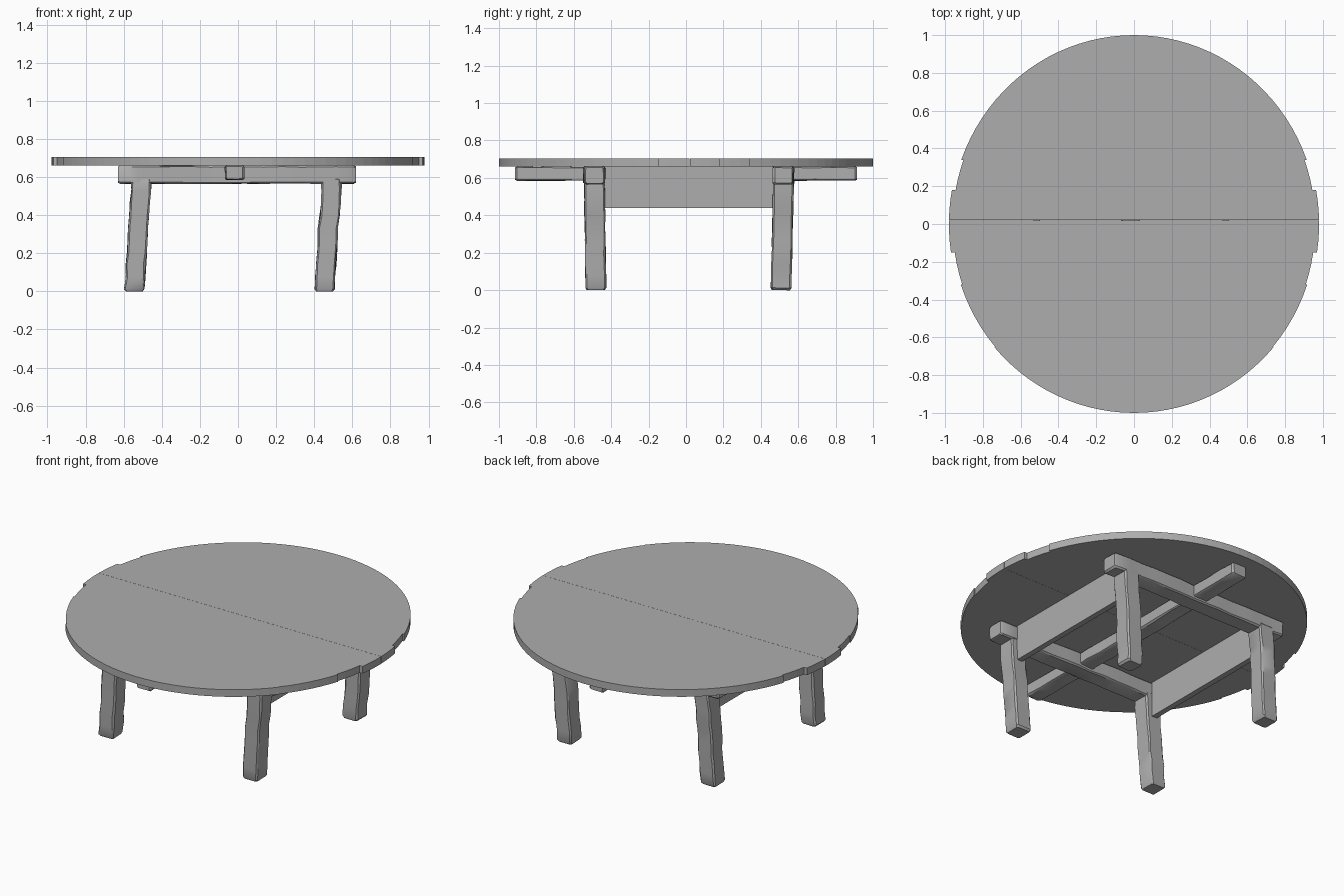
import bpy, bmesh, math, random
from mathutils import Vector

cube = bpy.data.objects.get("Cube")
if cube:
    bpy.data.objects.remove(cube, do_unlink=True)

random.seed(4)
grey = bpy.data.materials.new("plain_grey")
grey.use_nodes = True
grey.diffuse_color = (0.42, 0.42, 0.42, 1)
grey.node_tree.nodes["Principled BSDF"].inputs["Base Color"].default_value = grey.diffuse_color


def finish(name, bm, smooth=None):
    """Turn a bmesh into a named object with the shared material."""
    bmesh.ops.recalc_face_normals(bm, faces=bm.faces)
    mesh = bpy.data.meshes.new(name)
    bm.to_mesh(mesh)
    bm.free()
    mesh.materials.append(grey)
    obj = bpy.data.objects.new(name, mesh)
    bpy.context.collection.objects.link(obj)
    if smooth:
        bpy.ops.object.select_all(action="DESELECT")
        obj.select_set(True)
        bpy.context.view_layer.objects.active = obj
        bpy.ops.object.shade_smooth_by_angle(angle=math.radians(smooth))
    return obj


def hewn_beam(name, start, end, side, width, height, rings=9, wobble=0.004):
    """Rough-cut timber: chamfered square rings swept along an axis."""
    start, end, side = Vector(start), Vector(end), Vector(side)
    axis = end - start
    up = axis.cross(side).normalized()
    bm = bmesh.new()
    chamfer, cap = 0.16, 0.012 / axis.length
    steps = [0] + [cap + (1 - 2 * cap) * i / (rings - 1) for i in range(rings)] + [1]
    prev = None
    for t in steps:
        shrink = 0.86 if t in (0, 1) else 1.0
        middle = start + axis * t
        drift = side * random.uniform(-wobble, wobble)
        if t not in (0, 1):
            middle = middle + drift
        ring = []
        for sx, sy, flip in ((1, 1, 0), (1, 1, 1), (-1, 1, 1), (-1, 1, 0),
                             (-1, -1, 0), (-1, -1, 1), (1, -1, 1), (1, -1, 0)):
            a = sx * (1 - chamfer * flip) * width / 2 * shrink
            b = sy * (1 - chamfer * (1 - flip)) * height / 2 * shrink
            a += random.uniform(-wobble, wobble) / 2
            b += random.uniform(-wobble, wobble) / 2
            ring.append(bm.verts.new(middle + side * a + up * b))
        if prev:
            for i in range(8):
                j = (i + 1) % 8
                bm.faces.new((prev[i], prev[j], ring[j], ring[i]))
        else:
            bm.faces.new(ring)
        prev = ring
    bm.faces.new(prev)
    return finish(name, bm, 35)


def half_top(name, bands, bottom=0.66, top=0.705):
    """Half of the round top; each band of boards has its own reach in x."""
    right = []
    for y0, y1, reach in bands:
        n = max(3, int(abs(math.asin(y1) - math.asin(y0)) / 0.06))
        for i in range(n + 1):
            a = math.asin(y0) + (math.asin(y1) - math.asin(y0)) * i / n
            right.append((reach * math.cos(a), math.sin(a)))
    outline = right + [(-x, y) for x, y in reversed(right) if x > 0.001]
    bm = bmesh.new()
    face = bm.faces.new([bm.verts.new((x, y, bottom)) for x, y in outline])
    lift = bmesh.ops.extrude_face_region(bm, geom=[face])
    bmesh.ops.translate(bm, vec=(0, 0, top - bottom),
                        verts=[g for g in lift["geom"] if isinstance(g, bmesh.types.BMVert)])
    return finish(name, bm)


# Round top in two halves with a fine seam between them
half_top("tabletop_back", [(0.0205, 0.18, 0.98), (0.18, 0.34, 0.96), (0.34, 1, 0.972)])
half_top("tabletop_front", [(-1, -0.65, 0.975), (-0.65, -0.32, 0.968),
                            (-0.32, -0.15, 0.96), (-0.15, 0.0195, 0.98)])

# Rails across the table, and the long bearer running front to back
for label, y in (("front", -0.49), ("back", 0.52)):
    hewn_beam(label + "_rail", (-0.63, y, 0.613), (0.62, y, 0.613), (0, 1, 0), 0.11, 0.095, 14)
hewn_beam("centre_bearer", (-0.018, -0.915, 0.623), (-0.018, 0.915, 0.623),
          (1, 0, 0), 0.10, 0.075, 18)

# Four legs, all leaning slightly the same way
for depth, y_foot, y_top in (("front", -0.482, -0.49), ("back", 0.508, 0.522)):
    for label, x in (("right", -0.545), ("left", 0.453)):
        hewn_beam(depth + "_" + label + "_leg", (x, y_foot, 0), (x + 0.04, y_top, 0.60),
                  (1, 0, 0), 0.103, 0.11, 10)

# Flat apron boards between the rails
for label, x in (("right", -0.515), ("left", 0.485)):
    bm = bmesh.new()
    bmesh.ops.create_cube(bm, size=1)
    for v in bm.verts:
        v.co = (x + v.co.x * 0.035, 0.015 + v.co.y * 0.9, 0.55 + v.co.z * 0.22)
    finish(label + "_apron", bm)
